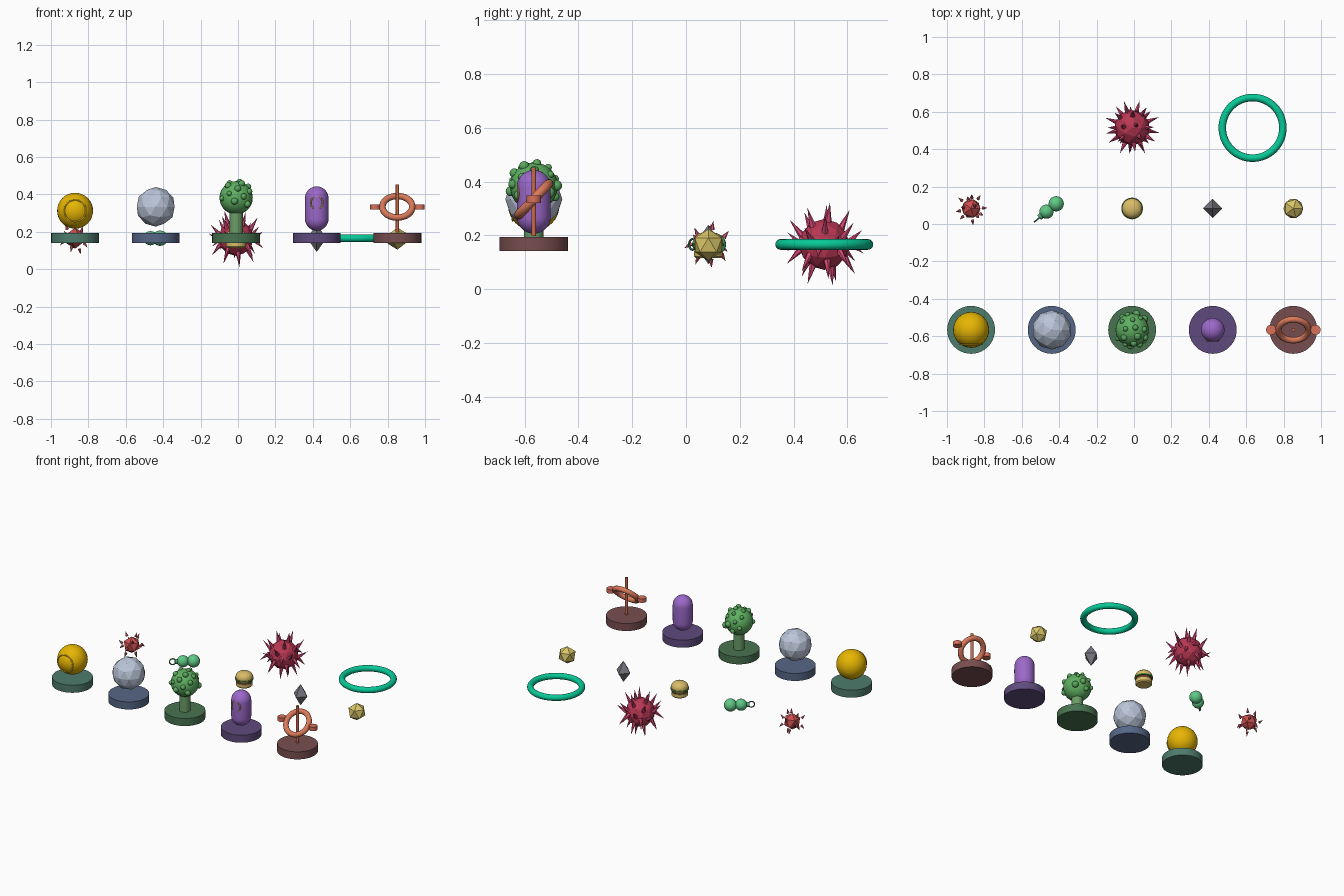
import bpy, math, random
from mathutils import Vector

if "Cube" in bpy.data.objects:
    bpy.data.objects.remove(bpy.data.objects["Cube"])

random.seed(7)
XS = [-0.871, -0.44, -0.01, 0.421, 0.852]
FY, MY, BY, MZ = -0.566, 0.083, 0.514, 0.166
mats = {}


def mat(hexcol):
    if hexcol not in mats:
        m = bpy.data.materials.new("colour_" + hexcol)
        rgb = [(int(hexcol[i:i + 2], 16) / 255) ** 2.2 for i in (0, 2, 4)]
        m.diffuse_color = (*rgb, 1)
        m.use_nodes = True
        m.node_tree.nodes["Principled BSDF"].inputs["Base Color"].default_value = m.diffuse_color
        mats[hexcol] = m
    return mats[hexcol]


def finish(name, col, smooth=False):
    o = bpy.context.object
    o.name = name
    o.data.materials.append(mat(col))
    if smooth:
        bpy.ops.object.shade_smooth_by_angle(angle=math.radians(40))
    return o


def cyl(name, loc, r, h, col, n=32, rot=(0, 0, 0)):
    bpy.ops.mesh.primitive_cylinder_add(vertices=n, radius=r, depth=h, location=loc, rotation=rot)
    return finish(name, col, True)


def ball(name, loc, r, col, seg=32, rings=16):
    bpy.ops.mesh.primitive_uv_sphere_add(segments=seg, ring_count=rings, radius=r, location=loc)
    return finish(name, col, True)


def ico(name, loc, r, col, sub):
    bpy.ops.mesh.primitive_ico_sphere_add(subdivisions=sub, radius=r, location=loc)
    return finish(name, col)


def ring(name, loc, R, r, col, rot=(0, 0, 0), n=48, m=12):
    bpy.ops.mesh.primitive_torus_add(major_radius=R, minor_radius=r, major_segments=n,
                                     minor_segments=m, location=loc, rotation=rot)
    return finish(name, col, True)


def lathe(name, loc, prof, col, n=32):
    # revolve an (r, z) profile that starts and ends on the axis
    verts, faces = [(0, 0, prof[0][1]), (0, 0, prof[-1][1])], []
    body = prof[1:-1]
    for r, z in body:
        verts += [(r * math.cos(2 * math.pi * i / n), r * math.sin(2 * math.pi * i / n), z) for i in range(n)]
    for i in range(n):
        j = (i + 1) % n
        faces.append((0, 2 + j, 2 + i))
        for k in range(len(body) - 1):
            a, b = 2 + k * n, 2 + (k + 1) * n
            faces.append((a + i, a + j, b + j, b + i))
        top = 2 + (len(body) - 1) * n
        faces.append((1, top + i, top + j))
    me = bpy.data.meshes.new(name)
    me.from_pydata(verts, [], faces)
    o = bpy.data.objects.new(name, me)
    o.location = loc
    bpy.context.collection.objects.link(o)
    bpy.ops.object.select_all(action='DESELECT')
    bpy.context.view_layer.objects.active = o
    o.select_set(True)
    return finish(name, col, True)


def sphere_dirs(n):
    # evenly spread directions
    for i in range(n):
        z = 1 - 2 * (i + 0.5) / n
        a = i * 2.39996 + 0.6
        s = math.sqrt(1 - z * z)
        yield Vector((s * math.cos(a), s * math.sin(a), z))


def spiky(name, loc, r, sub, n, dist, sr, length, col, spike_col):
    # faceted core with loose cone spikes leaning up or down
    ico(name + "_core", loc, r, col, sub)
    for d in sphere_dirs(n):
        lean = (d + Vector((0, 0, math.copysign(0.6, d.z)))).normalized()
        bpy.ops.mesh.primitive_cone_add(vertices=6, radius1=sr, radius2=0, depth=length,
                                        location=Vector(loc) + d * dist,
                                        rotation=lean.to_track_quat('Z', 'Y').to_euler())
        finish(name + "_spike", spike_col)


# display bases
for x, c in zip(XS, ["4f7a6c", "566685", "4a7352", "5f4c7c", "774f50"]):
    cyl("base", (x, FY, 0.167), 0.128, 0.052, c, 40)

# golden ball with front ring
ball("golden_ball", (XS[0], FY, 0.313), 0.096, "e6b40a")
ring("golden_ball_ring", (XS[0], FY - 0.078, 0.313), 0.058, 0.004, "f5cc33", (math.pi / 2, 0, 0))

# faceted silver ball
ico("faceted_ball", (XS[1], FY, 0.334), 0.106, "b9c4d8", 2)

# knobbly bush on a stem
bush = Vector((XS[2], FY, 0.382))
cyl("bush_stem", (XS[2], FY, 0.25), 0.036, 0.12, "6a9c66", 16)
ball("bush_crown", bush, 0.089, "5fae62", 24, 14)
for d in sphere_dirs(34):
    if d.z > -0.45 and abs(d.x) < 0.86:
        ball("bush_bump", bush + d * 0.088, random.uniform(0.013, 0.022), "5aa85d", 12, 8)

# purple capsule with front ring
R = 0.063
arc = [math.radians(a) for a in range(0, 91, 10)]
prof = [(R * math.sin(a), 0.206 + R - R * math.cos(a)) for a in arc]
prof += [(R * math.cos(a), 0.443 - R + R * math.sin(a)) for a in arc]
lathe("capsule", (XS[3], FY, 0), prof, "9a68c8")
ring("capsule_ring", (XS[3], FY - 0.058, 0.355), 0.033, 0.004, "d0b070", (math.pi / 2, 0, 0), 32, 8)

# tilted hoop with rod and side pads
ring("hoop", (XS[4], FY, 0.334), 0.080, 0.0175, "d8785a", (math.radians(46), 0, 0))
cyl("hoop_rod", (XS[4], FY, 0.325), 0.009, 0.255, "c96a4c", 12)
for s in (-1, 1):
    cyl("hoop_pad", (XS[4] + s * 0.119, FY, 0.334), 0.027, 0.027, "d8705a", 20)

# small spiky pickup
spiky("small_spiky", (XS[0], MY, MZ), 0.056, 1, 14, 0.077, 0.010, 0.032, "cc4f50", "d8606a")

# green double-bulb charm with a loop
ball("charm_head", (-0.416, 0.108, MZ), 0.041, "5fc884", 20, 12)
ball("charm_body", (-0.468, 0.066, MZ), 0.038, "5fc884", 20, 12)
ang = math.atan2(0.042, 0.052)
cyl("charm_neck", (-0.494, 0.045, MZ), 0.016, 0.035, "4fa870", 12, (0, math.pi / 2, ang))
ring("charm_loop", (-0.517, 0.024, MZ), 0.020, 0.004, "4a9068", (math.pi / 2, 0, ang), 24, 8)

# layered bun
c = (XS[2], MY, 0)
lathe("bun_bottom", c, [(0, .115), (.046, .115), (.053, .122), (.053, .143), (0, .143)], "d8bb68")
cyl("bun_filling", (XS[2], MY, 0.151), 0.050, 0.018, "6b4a30")
cyl("bun_leaf", (XS[2], MY, 0.165), 0.058, 0.009, "6a9c4a")
lathe("bun_top", c, [(0, .169), (.054, .169), (.054, .182), (.048, .196), (.034, .207), (.016, .212), (0, .213)], "d8bb68")

# octahedral crystal
lathe("crystal", (XS[3], MY, MZ), [(0, -0.073), (0.052, 0), (0, 0.073)], "77757f", 4)

# pale yellow icosahedron
ico("icosahedron", (XS[4], MY, 0.164), 0.059, "d8c468", 1)

# large spiky ball
spiky("large_spiky", (XS[2], BY, MZ), 0.095, 2, 30, 0.122, 0.014, 0.078, "b83a54", "d84a76")

# large green hoop
ring("green_ring", (0.634, BY, MZ), 0.162, 0.020, "10c896", n=64, m=16)
